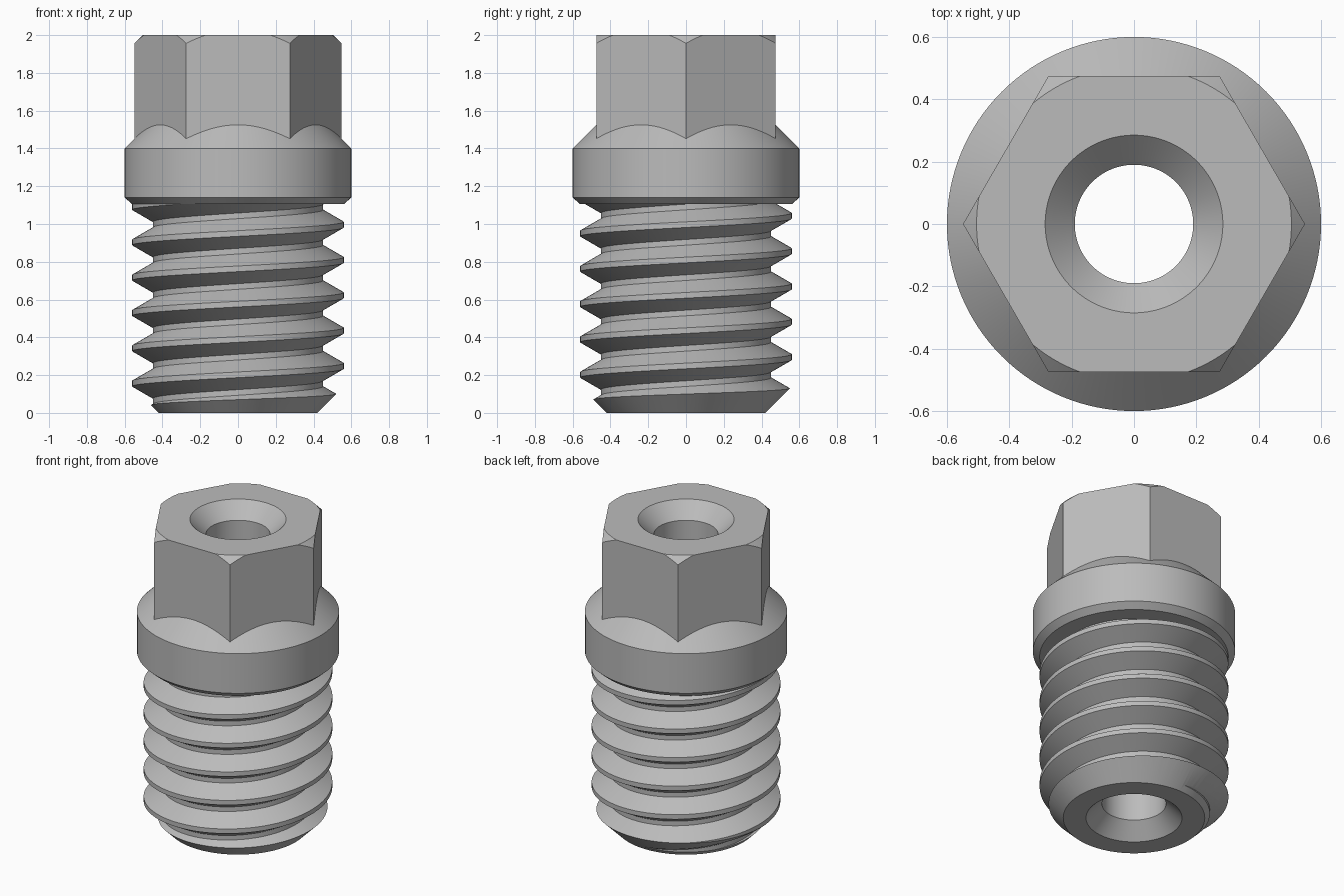
import bpy, bmesh, math
from math import cos, sin, pi, tau

if "Cube" in bpy.data.objects:
    bpy.data.objects.remove(bpy.data.objects["Cube"], do_unlink=True)

SEG = 128            # sides of every round part
BORE, SINK = 0.19, 0.285
DEPTH = SINK - BORE  # 45 degree countersinks
SEAT = 1.105         # underside of the collar
NECK = 1.42          # hidden joint between collar and hex

steel = bpy.data.materials.new("grey steel")
steel.use_nodes = True
GREY = (0.5, 0.5, 0.5, 1)
steel.diffuse_color = GREY
steel.node_tree.nodes["Principled BSDF"].inputs["Base Color"].default_value = GREY


def add_object(name, bm):
    bmesh.ops.recalc_face_normals(bm, faces=bm.faces)
    mesh = bpy.data.meshes.new(name)
    bm.to_mesh(mesh)
    bm.free()
    mesh.materials.append(steel)
    obj = bpy.data.objects.new(name, mesh)
    bpy.context.collection.objects.link(obj)
    return obj


def lathe(name, profile, closed=True):
    """Revolve (radius, z) points around the z axis."""
    bm = bmesh.new()
    rings = [[bm.verts.new((r * cos(tau * i / SEG), r * sin(tau * i / SEG), z))
              for i in range(SEG)] for r, z in profile]
    pairs = list(zip(rings, rings[1:]))
    if closed:
        pairs.append((rings[-1], rings[0]))
    for a, b in pairs:
        for i in range(SEG):
            k = (i + 1) % SEG
            bm.faces.new((a[i], a[k], b[k], b[i]))
    return add_object(name, bm)


def activate(obj):
    bpy.ops.object.select_all(action='DESELECT')
    obj.select_set(True)
    bpy.context.view_layer.objects.active = obj


def trim(obj, envelope):
    """Keep only what lies inside the envelope, then drop the envelope."""
    mod = obj.modifiers.new("trim", 'BOOLEAN')
    mod.operation, mod.solver, mod.object = 'INTERSECT', 'EXACT', envelope
    activate(obj)
    bpy.ops.object.modifier_apply(modifier=mod.name)
    bpy.data.objects.remove(envelope, do_unlink=True)


def helix_solid(name, pitch, root, crest, first_z, turns):
    """Right-handed thread whose neighbouring turns share their root band."""
    bm = bmesh.new()
    half_flat = 0.015
    foot = half_flat + (crest - root) * math.tan(pi / 6)
    section = [(root, -foot), (crest, -half_flat), (crest, half_flat), (root, foot)]
    total = SEG * turns
    cols = []
    for i in range(total + 1):
        a, z = tau * i / SEG, first_z + pitch * i / SEG
        cols.append([bm.verts.new((r * cos(a), r * sin(a), z + dz)) for r, dz in section])
    for i in range(total):
        a, b = cols[i], cols[i + 1]
        for j in range(3):
            bm.faces.new((a[j], b[j], b[j + 1], a[j + 1]))
        if i + 1 + SEG <= total:
            bm.faces.new((a[3], b[3], cols[i + 1 + SEG][0], cols[i + SEG][0]))
    # fan caps close both ends
    length = pitch * turns
    low = bm.verts.new((0, 0, first_z))
    high = bm.verts.new((0, 0, first_z + length))
    for e in [e for e in bm.edges if e.is_boundary]:
        mid = (e.verts[0].co.z + e.verts[1].co.z) / 2
        bm.faces.new((*e.verts, low if mid < first_z + length / 2 else high))
    return add_object(name, bm)


# Threaded shank with chamfered tip and countersunk bore
PITCH = 0.187
shank = helix_solid("threaded_shank", PITCH, 0.45, 0.56, 0.0615 - 2 * PITCH, 9)
trim(shank, lathe("shank_envelope", [
    (SINK, 0), (0.42, 0), (0.62, 0.2), (0.62, SEAT), (BORE, SEAT), (BORE, DEPTH)]))

# Collar with lower chamfer and conical shoulder
collar = lathe("collar", [
    (BORE, NECK), (BORE, SEAT), (0.56, SEAT), (0.6, 1.14), (0.6, 1.4), (0.46, 1.54)],
    closed=False)

# Hexagonal head with corners on the x axis and a chamfered top
bm = bmesh.new()
APOTHEM = 0.475
bmesh.ops.create_cone(bm, cap_ends=True, segments=6, depth=1,
                      radius1=APOTHEM / cos(pi / 6), radius2=APOTHEM / cos(pi / 6))
first = max(bm.verts, key=lambda v: v.co.x).co
spin = -math.atan2(first.y, first.x)
for v in bm.verts:
    x, y = v.co.x, v.co.y
    v.co = (x * cos(spin) - y * sin(spin), x * sin(spin) + y * cos(spin), v.co.z + 1.7)
head = add_object("hex_head", bm)
trim(head, lathe("head_envelope", [
    (SINK, 2), (0.505, 2), (0.7, 1.805), (0.7, NECK), (BORE, NECK), (BORE, 2 - DEPTH)]))

for part in (shank, collar, head):
    activate(part)
    bpy.ops.object.shade_smooth_by_angle(angle=math.radians(25))
